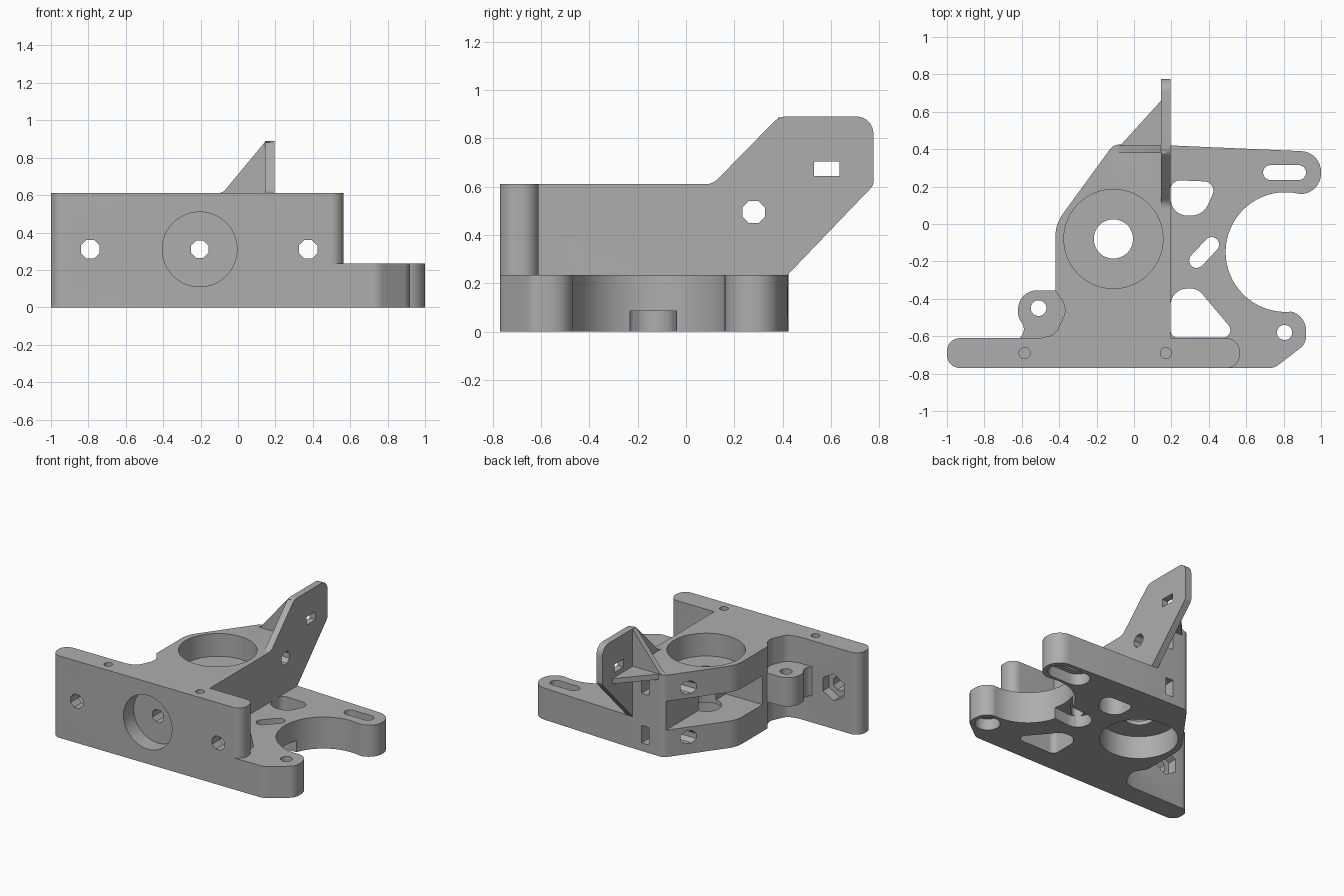
import bpy
import bmesh
import math
from mathutils import Vector

if "Cube" in bpy.data.objects:
    bpy.data.objects.remove(bpy.data.objects["Cube"], do_unlink=True)

grey = bpy.data.materials.new("plain grey")
grey.use_nodes = True
GREY = (0.42, 0.42, 0.42, 1)
grey.diffuse_color = GREY
for node in grey.node_tree.nodes:
    if node.type == 'BSDF_PRINCIPLED':
        node.inputs["Base Color"].default_value = GREY


def rounded(points, steps=8):
    """Outline with a fillet wherever a point carries a third value, the radius."""
    out = []
    for i, p in enumerate(points):
        here = Vector(p[:2])
        if len(p) < 3:
            out.append(here)
            continue
        a = Vector(points[i - 1][:2]) - here
        b = Vector(points[(i + 1) % len(points)][:2]) - here
        half = a.angle(b) / 2
        reach = min(p[2] / math.tan(half), a.length * 0.95, b.length * 0.95)
        radius = reach * math.tan(half)
        centre = here + (a.normalized() + b.normalized()).normalized() * radius / math.sin(half)
        start = here + a.normalized() * reach - centre
        end = here + b.normalized() * reach - centre
        sweep = start.angle_signed(end)
        for k in range(steps + 1):
            t = -sweep * k / steps
            c, s = math.cos(t), math.sin(t)
            out.append(centre + Vector((start.x * c - start.y * s, start.x * s + start.y * c)))
    return out


def circle(x, y, r, sides=48):
    turn = math.pi / sides
    return [Vector((x + r * math.cos(turn + 2 * math.pi * k / sides),
                    y + r * math.sin(turn + 2 * math.pi * k / sides))) for k in range(sides)]


def capsule(p, q, r, steps=12):
    p, q = Vector(p), Vector(q)
    ang = math.atan2(q.y - p.y, q.x - p.x)
    out = []
    for centre, base in ((q, ang - math.pi / 2), (p, ang + math.pi / 2)):
        for k in range(steps + 1):
            t = base + math.pi * k / steps
            out.append(centre + r * Vector((math.cos(t), math.sin(t))))
    return out


def prism(name, outline, lo, hi, axis='z'):
    """Extrude an outline along an axis; outline axes are xy, yz or xz."""
    place = {'z': lambda u, v, w: (u, v, w),
             'x': lambda u, v, w: (w, u, v),
             'y': lambda u, v, w: (u, w, v)}[axis]
    bm = bmesh.new()
    low = [bm.verts.new(place(p[0], p[1], lo)) for p in outline]
    high = [bm.verts.new(place(p[0], p[1], hi)) for p in outline]
    bm.faces.new(low)
    bm.faces.new(high)
    n = len(low)
    for i in range(n):
        j = (i + 1) % n
        bm.faces.new((low[i], low[j], high[j], high[i]))
    bmesh.ops.recalc_face_normals(bm, faces=bm.faces)
    mesh = bpy.data.meshes.new(name)
    bm.to_mesh(mesh)
    bm.free()
    mesh.materials.append(grey)
    obj = bpy.data.objects.new(name, mesh)
    bpy.context.collection.objects.link(obj)
    return obj


def combine(target, tool, operation):
    mod = target.modifiers.new(operation.lower(), 'BOOLEAN')
    mod.operation = operation
    mod.solver = 'EXACT'
    mod.object = tool
    bpy.context.view_layer.objects.active = target
    bpy.ops.object.modifier_apply(modifier=mod.name)
    bpy.data.objects.remove(tool, do_unlink=True)


def cut(target, outline, lo, hi, axis='z'):
    combine(target, prism("cutter", outline, lo, hi, axis), 'DIFFERENCE')


TOP, BASE, MID = 0.61, 0.235, 0.31
BORE = (-0.11, -0.08)
FEED = -0.205

# Main block with the side opening for the idler
bracket = prism("bracket", rounded([
    (0.195, 0.42), (-0.11, 0.425, 0.06), (-0.42, 0, 0.2), (-0.42, -0.36, 0.03),
    (-0.355, -0.45, 0.09), (-0.42, -0.59, 0.07), (-0.52, -0.615), (-0.52, -0.69),
    (0.195, -0.69)]), 0, TOP)
cut(bracket, [(-0.12, 0.6), (-0.12, -0.3), (-0.7, -0.3), (-0.7, 0.6)], 0.2, 0.415)

# Front mounting bar
combine(bracket, prism("front_bar", rounded([
    (-1, -0.77, 0.07), (0.565, -0.77, 0.07), (0.565, -0.61, 0.07), (-1, -0.61, 0.07)]),
    0, TOP), 'UNION')

# Motor plate with two arms around a round opening
plate = prism("motor_plate", rounded([
    (0.1, 0.42), (0.195, 0.42), (1, 0.385, 0.11), (1, 0.16, 0.11), (0.81, 0.16),
    (0.81, -0.465), (0.92, -0.465, 0.11), (0.92, -0.64, 0.08), (0.75, -0.77, 0.08),
    (0.1, -0.77)]), 0, BASE)
cut(plate, circle(0.81, -0.15, 0.32, 72), -0.1, 0.4)
cut(plate, rounded([(0.195, 0.235, 0.05), (0.45, 0.225, 0.05), (0.37, 0.045, 0.1),
                    (0.195, 0.045, 0.09)]), -0.1, 0.4)
cut(plate, rounded([(0.195, -0.345, 0.09), (0.34, -0.345, 0.08), (0.53, -0.57, 0.04),
                    (0.49, -0.608, 0.03), (0.195, -0.608, 0.04)]), -0.1, 0.4)

# Motor screw slots with recesses on the underside
for p, q, r, wide_p, wide_q, wide_r in (
        ((0.73, 0.275), (0.88, 0.275), 0.04, (0.73, 0.275), (0.88, 0.275), 0.085),
        ((0.335, -0.195), (0.415, -0.11), 0.04, (0.37, -0.15), (0.6, -0.125), 0.095),
        ((0.804, -0.58), (0.806, -0.58), 0.04, (0.804, -0.58), (0.806, -0.58), 0.085)):
    cut(plate, capsule(p, q, r), -0.1, 0.4)
    cut(plate, capsule(wide_p, wide_q, wide_r), -0.1, 0.085)
combine(bracket, plate, 'UNION')

# Hinge tab for the idler
tab = prism("hinge_tab", rounded([
    (-0.34, -0.355), (-0.62, -0.355, 0.1), (-0.62, -0.5, 0.08), (-0.565, -0.575, 0.06),
    (-0.64, -0.63), (-0.34, -0.63)]), 0.2, 0.415)
combine(bracket, tab, 'UNION')
cut(bracket, circle(-0.51, -0.45, 0.042, 24), -0.1, 0.7)

# Upright fin and its two gussets
combine(bracket, prism("fin", rounded([
    (0.05, 0.3), (0.05, TOP), (0.11, TOP, 0.07), (0.385, 0.89, 0.07), (0.775, 0.89, 0.07),
    (0.775, 0.605, 0.04), (0.42, BASE), (0.3, BASE)]), 0.145, 0.195, 'x'), 'UNION')
combine(bracket, prism("upright_gusset", [
    (-0.1, 0.58), (-0.1, TOP), (-0.075, 0.62), (0.145, 0.885), (0.17, 0.885), (0.17, 0.58)],
    0.38, 0.42, 'y'), 'UNION')
combine(bracket, prism("flat_gusset", [
    (-0.07, 0.4), (-0.07, 0.423), (0.145, 0.66), (0.17, 0.66), (0.17, 0.4)],
    0.57, TOP), 'UNION')
cut(bracket, [(0.53, 0.645), (0.635, 0.645), (0.635, 0.705), (0.53, 0.705)], 0, 0.4, 'x')

# Bearing seats above and below, with the shaft hole between
cut(bracket, circle(*BORE, 0.265, 64), 0.44, 0.8)
cut(bracket, circle(*BORE, 0.265, 64), -0.1, 0.17)
cut(bracket, circle(*BORE, 0.105, 40), -0.1, 0.8)

# Front recess, feed hole and bar mounting holes with hexagonal nut pockets
cut(bracket, circle(FEED, MID, 0.2, 56), -0.9, -0.65, 'y')
cut(bracket, circle(FEED, MID, 0.05, 8), -0.9, 0.1, 'y')
for x in (-0.79, 0.375):
    cut(bracket, circle(x, MID, 0.054, 8), -0.9, -0.5, 'y')
    cut(bracket, circle(x, MID, 0.1, 6), -0.68, -0.56, 'y')
for x in (-0.585, 0.17):
    cut(bracket, circle(x, -0.69, 0.03, 20), 0.3, 0.8)

# Idler screw holes and their nut slots in the back face
for z, end in ((0.495, 0.4), (0.125, 0.1)):
    cut(bracket, circle(0.28, z, 0.05, 8), -0.6, end, 'x')
    cut(bracket, [(0.01, z - 0.065), (0.07, z - 0.065), (0.07, z + 0.065), (0.01, z + 0.065)],
        0.22, 0.5, 'y')

# Smooth the curved walls and keep the edges crisp
for obj in bpy.context.selected_objects:
    obj.select_set(False)
bracket.select_set(True)
bpy.context.view_layer.objects.active = bracket
bpy.ops.object.shade_smooth_by_angle(angle=math.radians(30))
